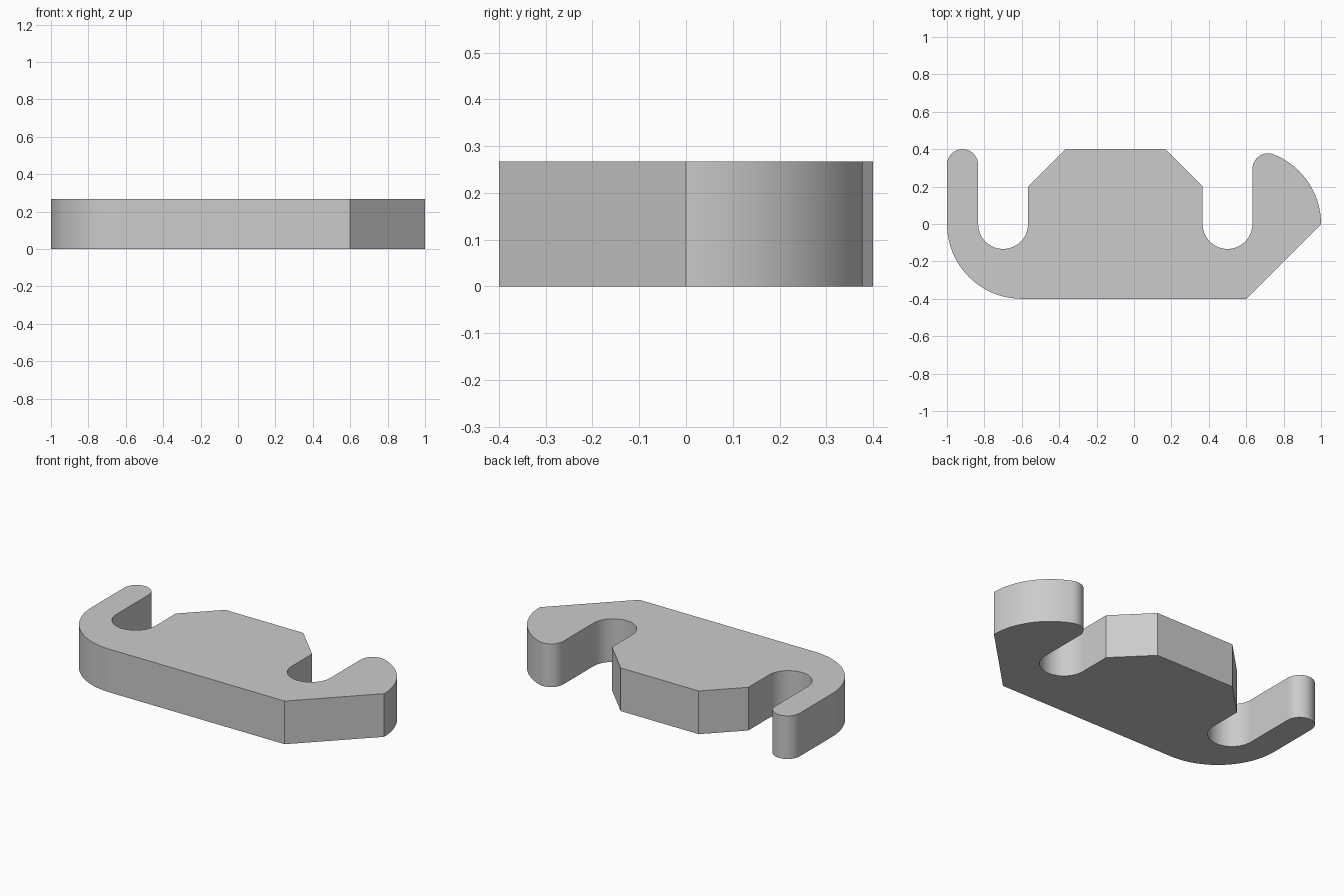
import bpy
import bmesh
from math import radians, cos, sin, atan2, sqrt, degrees
from mathutils import Vector

cube = bpy.data.objects.get("Cube")
if cube:
    bpy.data.objects.remove(cube, do_unlink=True)

THICKNESS = 0.267
BIG_R, SLOT_R, TIP_R = 0.4, 0.1333, 0.0833


def arc(cx, cy, r, start, end, steps=24):
    """Points along an arc, angles in degrees."""
    angles = [radians(start + (end - start) * i / steps) for i in range(steps + 1)]
    return [(cx + r * cos(a), cy + r * sin(a)) for a in angles]


# Right hook tip: a small circle tangent to the inside of the big arc
tip_x = 0.5 + SLOT_R + TIP_R
tip_y = sqrt((BIG_R - TIP_R) ** 2 - (tip_x - 0.6) ** 2)
tangent = degrees(atan2(tip_y, tip_x - 0.6))

# Counter-clockwise outline of the latch plate
outline = [(0.6, -0.4)]
outline += arc(0.6, 0, BIG_R, 0, tangent)               # rounded hook back
outline += arc(tip_x, tip_y, TIP_R, tangent, 180)[1:]   # hook tip
outline += arc(0.5, 0, SLOT_R, 0, -180)                 # right slot
outline += [(0.367, 0.2), (0.167, 0.4), (-0.367, 0.4), (-0.567, 0.2)]
outline += arc(-0.7, 0, SLOT_R, 0, -180)                # left slot
outline += arc(-1 + TIP_R, 0.4 - TIP_R, TIP_R, 0, 180)  # left finger tip
outline += arc(-0.6, 0, BIG_R, 180, 270)                # rounded corner

# Extrude the outline into a solid
bm = bmesh.new()
base = bm.faces.new([bm.verts.new((x, y, 0)) for x, y in outline])
top = bmesh.ops.extrude_face_region(bm, geom=[base], use_keep_orig=True)
bmesh.ops.translate(bm, vec=Vector((0, 0, THICKNESS)),
                    verts=[g for g in top["geom"] if isinstance(g, bmesh.types.BMVert)])
bmesh.ops.recalc_face_normals(bm, faces=bm.faces)
mesh = bpy.data.meshes.new("latch_plate")
bm.to_mesh(mesh)
bm.free()

plate = bpy.data.objects.new("latch_plate", mesh)
bpy.context.collection.objects.link(plate)

# Plain grey finish
grey = bpy.data.materials.new("light_grey")
grey.use_nodes = True
colour = (0.6, 0.6, 0.6, 1)
grey.diffuse_color = colour
grey.node_tree.nodes["Principled BSDF"].inputs["Base Color"].default_value = colour
mesh.materials.append(grey)

# Smooth the curved walls, keep the corners sharp
bpy.ops.object.select_all(action="DESELECT")
plate.select_set(True)
bpy.context.view_layer.objects.active = plate
bpy.ops.object.shade_smooth_by_angle(angle=radians(30))
